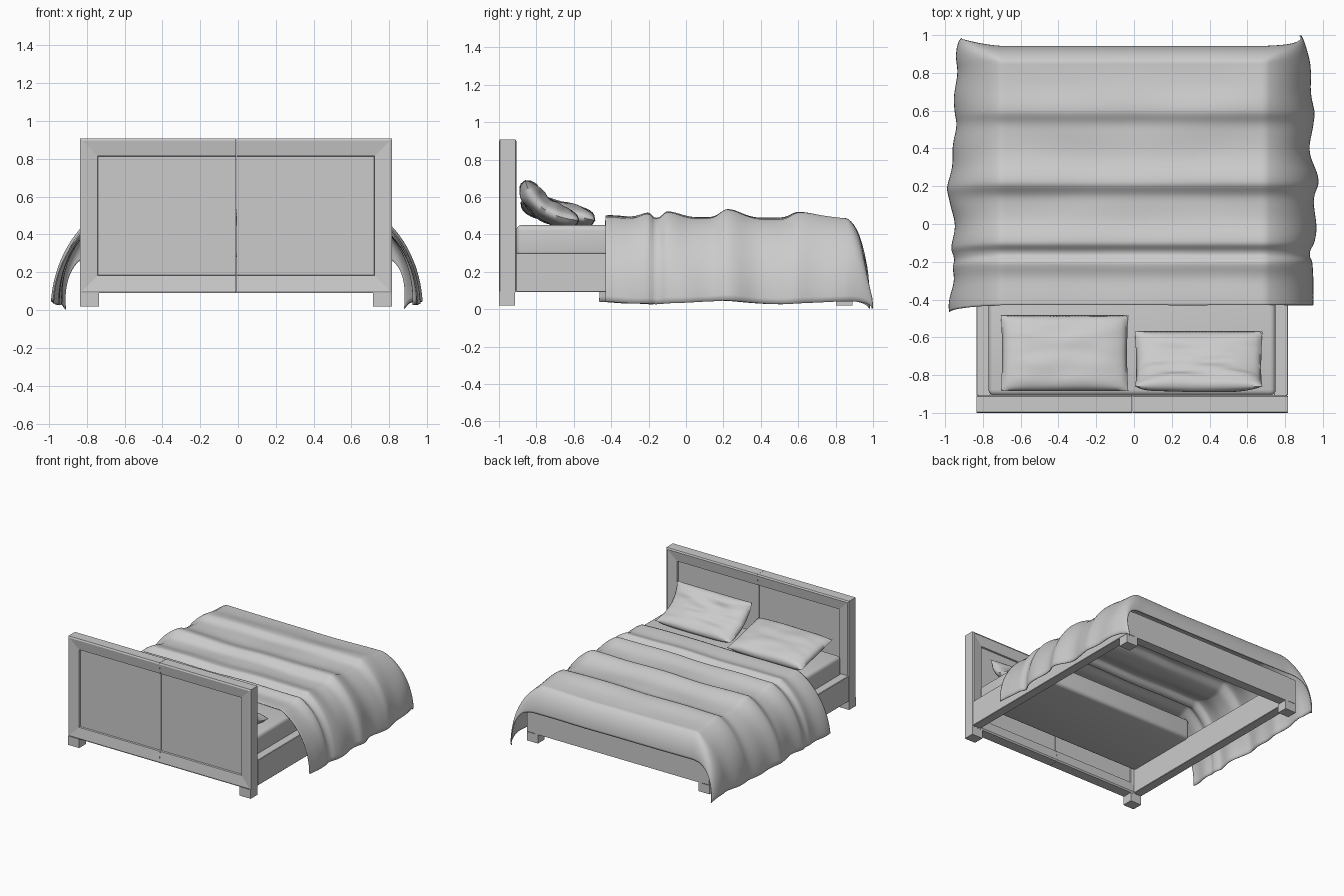
import bpy, bmesh, math
from mathutils import Vector, noise

if "Cube" in bpy.data.objects:
    bpy.data.objects.remove(bpy.data.objects["Cube"])

CX = -0.010  # centre line of the frame


def finish(name, bm, smooth=None):
    bmesh.ops.recalc_face_normals(bm, faces=bm.faces)
    me = bpy.data.meshes.new(name)
    bm.to_mesh(me)
    bm.free()
    ob = bpy.data.objects.new(name, me)
    bpy.context.collection.objects.link(ob)
    if smooth:
        bpy.ops.object.select_all(action='DESELECT')
        ob.select_set(True)
        bpy.context.view_layer.objects.active = ob
        bpy.ops.object.shade_smooth_by_angle(angle=math.radians(smooth))
    return ob


def mirror(ob):
    ob.location.x = CX
    m = ob.modifiers.new("mirror", 'MIRROR')
    m.use_mirror_merge = False
    return ob


def box(name, lo, hi, bevel=0, seg=1):
    bm = bmesh.new()
    bmesh.ops.create_cube(bm, size=1)
    for v in bm.verts:
        v.co = Vector([(a + b) / 2 + c * (b - a) for a, b, c in zip(lo, hi, v.co)])
    if bevel:
        bmesh.ops.bevel(bm, geom=bm.edges[:], offset=bevel, segments=seg,
                        profile=0.5, affect='EDGES')
    return finish(name, bm, 40 if seg > 1 else None)


def sheets(name, fns, nu, nv):
    """Grids of points fn(u, v), u and v in -1..1, welded together."""
    bm = bmesh.new()
    for fn in fns:
        g = [[bm.verts.new(fn(2 * i / nu - 1, 2 * j / nv - 1)) for j in range(nv + 1)]
             for i in range(nu + 1)]
        for i in range(nu):
            for j in range(nv):
                bm.faces.new((g[i][j], g[i + 1][j], g[i + 1][j + 1], g[i][j + 1]))
    bmesh.ops.remove_doubles(bm, verts=bm.verts, dist=1e-5)
    return finish(name, bm, 75)


# Headboard: mitred frame around a recessed panel on both faces, split in the middle
bm = bmesh.new()
profile = [(0.095, -0.976), (0.092, -0.988), (0.012, -1.0), (0, -0.995),
           (0, -0.912), (0.012, -0.906), (0.092, -0.918), (0.095, -0.93)]
loops = []
for inset, y in profile:
    x, z0, z1 = 0.825 - inset, 0.09 + inset, 0.908 - inset
    loops.append([bm.verts.new(p) for p in
                  ((-x, y, z0), (x, y, z0), (x, y, z1), (-x, y, z1))])
for a, b in zip(loops, loops[1:]):
    for k in range(4):
        bm.faces.new((a[k], a[(k + 1) % 4], b[(k + 1) % 4], b[k]))
bm.faces.new(loops[0])
bm.faces.new(loops[-1])
bmesh.ops.bisect_plane(bm, geom=bm.verts[:] + bm.edges[:] + bm.faces[:],
                       plane_co=(0.0008, 0, 0), plane_no=(1, 0, 0), clear_inner=True)
bmesh.ops.holes_fill(bm, edges=[e for e in bm.edges if e.is_boundary])
mirror(finish("headboard", bm))

# Rails and legs
FOOT = 0.89
mirror(box("side_rail", (0.75, -0.908, 0.092), (0.825, FOOT, 0.30), 0.003))
mirror(box("foot_rail", (0.0005, FOOT - 0.075, 0.092), (0.752, FOOT, 0.30)))
mirror(box("head_leg", (0.725, -1.0, 0.02), (0.825, -0.913, 0.092)))
mirror(box("foot_leg", (0.725, FOOT - 0.087, 0.02), (0.825, FOOT, 0.092)))

# Mattress, only present beneath the pillows and the blanket's head end
box("mattress", (-0.77, -0.908, 0.28), (0.75, -0.27, 0.45), 0.03, 4)


# Pillows: puffed along a bent midline
def pillow(name, x0, x1, path, thick, wrinkle):
    p0, p1, p2 = [Vector(p) for p in path]

    def side(sign):
        def fn(u, v):
            t = (v + 1) / 2
            p = p0 * (1 - t) ** 2 + p1 * 2 * t * (1 - t) + p2 * t * t
            d = ((p1 - p0) * (1 - t) + (p2 - p1) * t).normalized()
            puff = ((1 - u ** 4) * (1 - v ** 4)) ** 0.55
            n = noise.noise(Vector((u * 1.5 + x0 * 7, v * 2.5, sign)))
            h = sign * puff * (thick + wrinkle * n)
            pinch = 1 - 0.02 * (1 - v * v)
            return ((x0 + x1) / 2 + u * pinch * (x1 - x0) / 2,
                    p.x - d.y * h, p.y + d.x * h)
        return fn
    sheets(name, [side(1), side(-1)], 40, 36)


pillow("left_pillow", -0.705, -0.03, ((-0.485, 0.475), (-0.68, 0.515), (-0.885, 0.57)), 0.06, 0.01)
pillow("right_pillow", 0.005, 0.68, ((-0.57, 0.475), (-0.81, 0.495), (-0.86, 0.69)), 0.06, 0.015)

# Blanket: rounded drape over the sides and the foot, with ridges across
RIDGES = [(-0.2, 0.028, 0.06, 0.02), (-0.10, 0.035, 0.03, 0.09), (0.22, 0.045, 0.05, 0.10),
          (0.60, 0.03, 0.05, 0.11), (-0.43, 0.010, 0.1, 0.1)]


def drape(a):
    return 0.6 * (1 - math.cos(a)) + 0.4 * a / (math.pi / 2)


def blanket(u, v):
    sgn = 1 if u > 0 else -1
    a = max(0, abs(u) - 0.6) / 0.4 * math.pi / 2
    side = drape(a)
    t = (v + 1) / 2
    b = max(0, t - 0.88) / 0.12 * math.pi / 2
    foot = drape(b)
    y = -0.43 + 1.29 * min(t / 0.88, 1) + 0.08 * math.sin(b)
    ridge = sum(h * math.exp(-((y - c) / (w0 if y < c else w1)) ** 2)
                for c, h, w0, w1 in RIDGES)
    # slow flare of the hem, narrower towards the foot
    wave = (0.012 * math.sin(10 * y + 0.5 * sgn) + 0.008 * math.sin(23 * y + 2 * sgn)
            + 0.4 * ridge - 0.03 * math.exp(-((y - 0.78) / 0.15) ** 2))
    x = 0.70 * min(abs(u) / 0.6, 1) + 0.25 * math.sin(a)
    x += side * (wave - 0.045 * foot)
    n = 0.012 * noise.noise(Vector((u * 2.5, y * 4, 3)))
    drop = math.hypot(0.448 * side, 0.19 * foot)
    z = 0.482 + (ridge + n) * (1 - 0.9 * min(1, side)) - drop
    z += side * 0.008 * math.sin(9 * y)
    y += 0.055 * side * foot + 0.02 * foot * side * math.sin(7 * u)
    if sgn < 0:
        y -= 0.035 * side * (1 - t)
    return (sgn * x - 0.005, min(y, 0.996), max(z, 0.004))


cover = sheets("blanket", [blanket], 100, 130)
sol = cover.modifiers.new("thickness", 'SOLIDIFY')
sol.thickness = 0.006
sol.offset = 0
